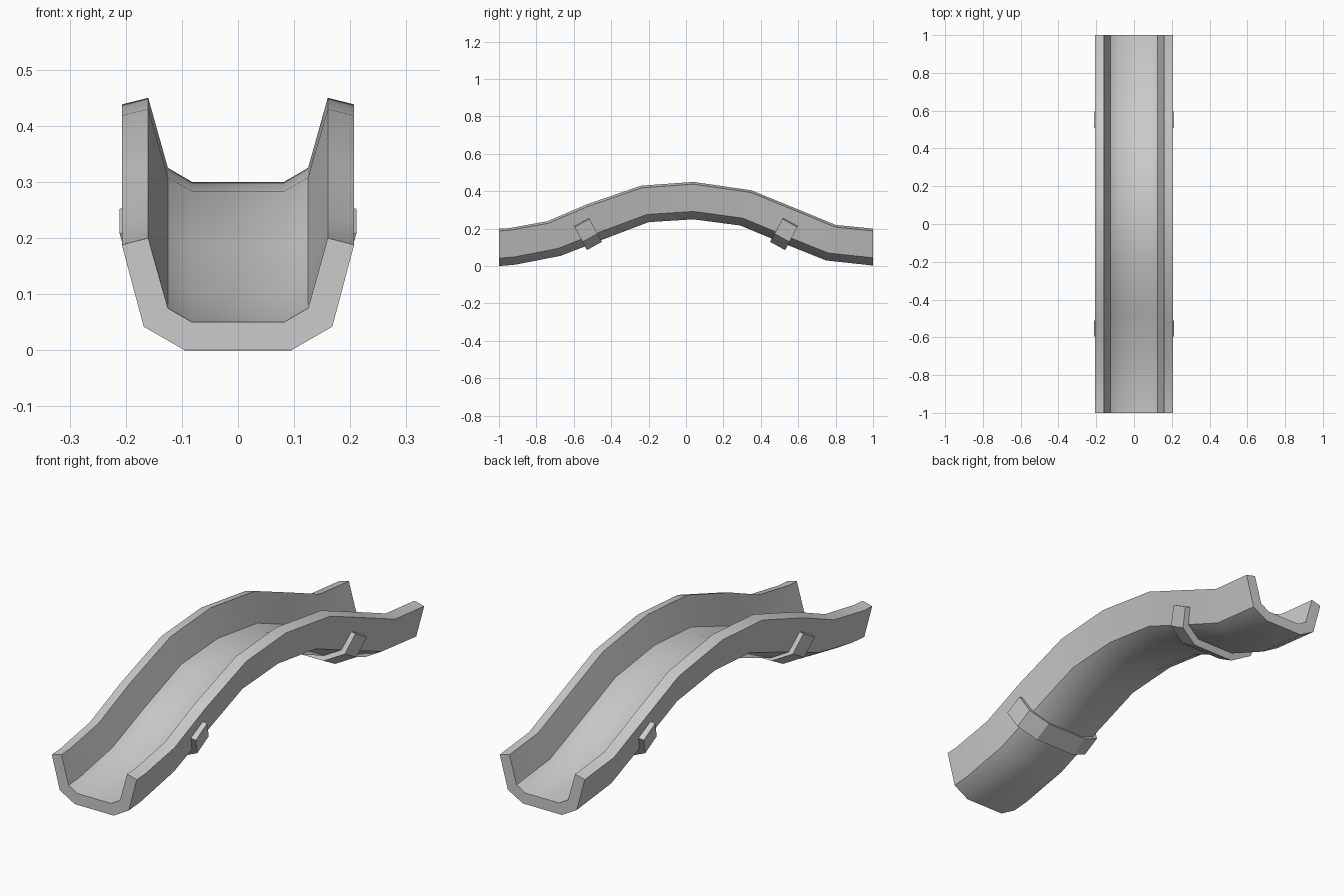
import bpy, bmesh
from mathutils import Vector

if "Cube" in bpy.data.objects:
    bpy.data.objects.remove(bpy.data.objects["Cube"])


def mirrored(half):
    """Complete a half profile (rim to floor) across x = 0."""
    return half + [(-x, h) for x, h in reversed(half)]


def sweep(name, outer_half, inner_half, stations, angle):
    """Loft a U section; each station is (y, z) of base and (y, z) of rim at height 0.2."""
    outer, inner = mirrored(outer_half), mirrored(inner_half)
    profile = outer + inner[::-1]
    n, m = len(profile), len(outer)
    bm = bmesh.new()
    rings = []
    for by, bz, ty, tz in stations:
        base, up = Vector((0, by, bz)), Vector((0, ty - by, tz - bz)) / 0.2
        rings.append([bm.verts.new(base + up * h + Vector((x, 0, 0))) for x, h in profile])
    for a, b in zip(rings, rings[1:]):
        for i in range(n):
            j = (i + 1) % n
            bm.faces.new((a[i], a[j], b[j], b[i]))
    # end caps, as quads across the wall thickness
    for ring in (rings[0], rings[-1]):
        for i in range(m - 1):
            bm.faces.new((ring[i], ring[i + 1], ring[n - 2 - i], ring[n - 1 - i]))
    bmesh.ops.recalc_face_normals(bm, faces=bm.faces)
    mesh = bpy.data.meshes.new(name)
    bm.to_mesh(mesh)
    bm.free()
    ob = bpy.data.objects.new(name, mesh)
    bpy.context.collection.objects.link(ob)
    bpy.ops.object.select_all(action='DESELECT')
    ob.select_set(True)
    bpy.context.view_layer.objects.active = ob
    bpy.ops.object.shade_smooth_by_angle(angle=angle)
    return ob


# Humped open trough
trough_outer = [(0.207, 0.188), (0.168, 0.042), (0.095, 0.0)]
trough_inner = [(0.16, 0.20), (0.125, 0.075), (0.082, 0.05)]
path = [
    (-1.0, 0.0, -1.0, 0.2), (-0.91, 0.008, -0.945, 0.203), (-0.67, 0.055, -0.74, 0.24),
    (-0.45, 0.14, -0.53, 0.33), (-0.2, 0.235, -0.24, 0.43), (0.04, 0.25, 0.04, 0.45),
    (0.29, 0.217, 0.35, 0.405), (0.5, 0.13, 0.57, 0.315), (0.75, 0.03, 0.8, 0.22),
    (1.0, 0.003, 1.0, 0.2)]
sweep("trough", trough_outer, trough_inner, path, 0.7)

# Support bands hugging the underside of both slopes
band_outer = [(0.211, 0.117), (0.189, 0.028), (0.102, -0.022)]
band_inner = [(0.183, 0.124), (0.160, 0.046), (0.092, 0.008)]
band = [(-0.54, 0.105, -0.635, 0.281), (-0.46, 0.149, -0.555, 0.325)]
for name, s in (("front_band", 1), ("back_band", -1)):
    sweep(name, band_outer, band_inner,
          [(s * a, b, s * c, d) for a, b, c, d in band], 0.5)
